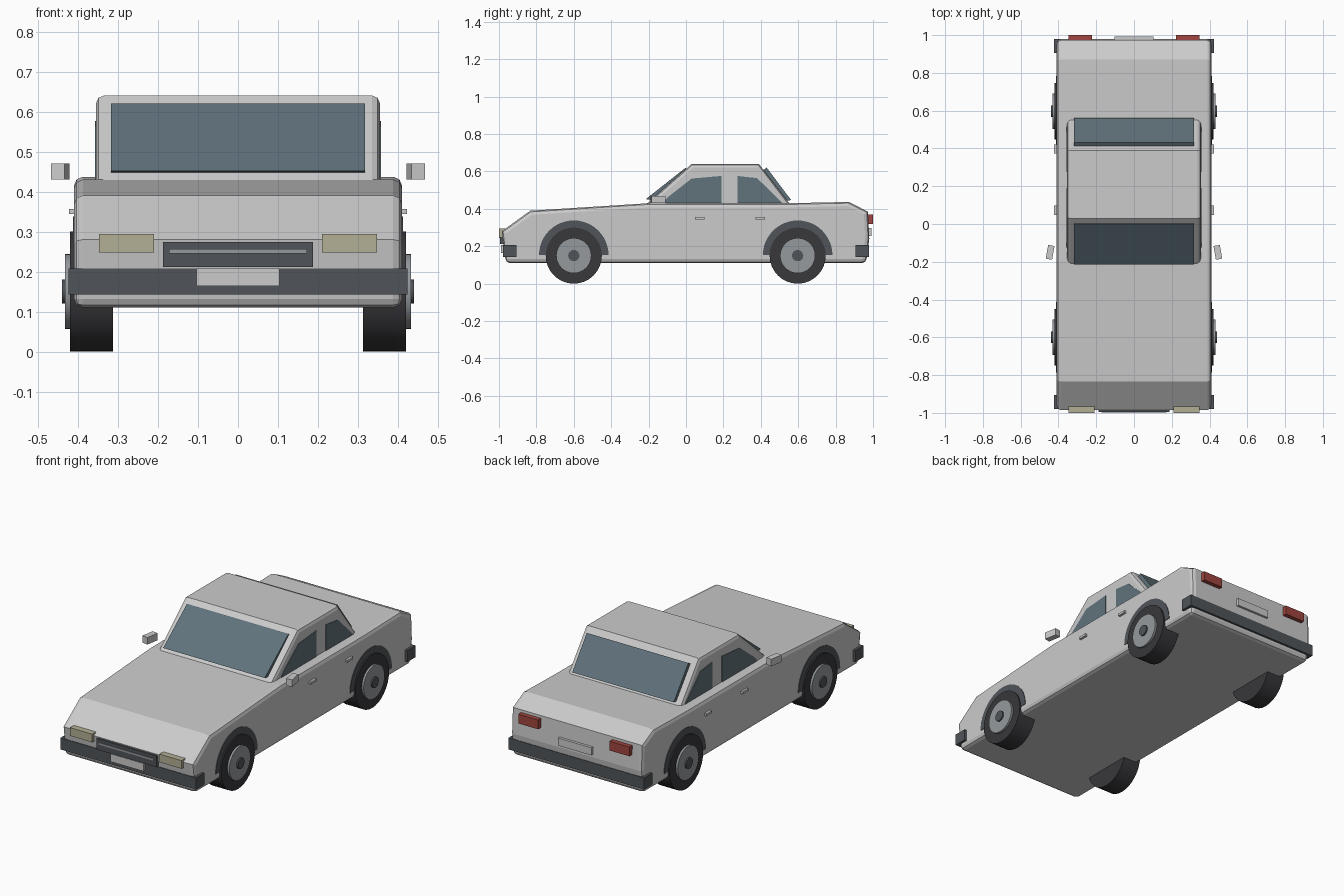
import bpy, bmesh, math
from mathutils import Matrix

if "Cube" in bpy.data.objects:
    bpy.data.objects.remove(bpy.data.objects["Cube"])


def colour(name, r, g, b):
    m = bpy.data.materials.new(name)
    m.diffuse_color = (r, g, b, 1)
    m.use_nodes = True
    m.node_tree.nodes["Principled BSDF"].inputs["Base Color"].default_value = m.diffuse_color
    return m


GLASS = colour("glass", 0.12, 0.17, 0.20)
RUBBER = colour("rubber", 0.04, 0.04, 0.045)
TRIM = colour("dark_trim", 0.08, 0.09, 0.10)
RIM = colour("rim_grey", 0.30, 0.32, 0.34)
RED = colour("red_lens", 0.35, 0.06, 0.05)
LAMP = colour("lamp_lens", 0.45, 0.43, 0.30)


def finish(name, bm, mat=None, bevel=0, smooth=False):
    bmesh.ops.recalc_face_normals(bm, faces=bm.faces)
    me = bpy.data.meshes.new(name)
    bm.to_mesh(me)
    bm.free()
    ob = bpy.data.objects.new(name, me)
    bpy.context.collection.objects.link(ob)
    if mat:
        me.materials.append(mat)
    if bevel:
        mod = ob.modifiers.new("edge_bevel", 'BEVEL')
        mod.width = bevel
        mod.segments = 2
        mod.limit_method = 'ANGLE'
        mod.angle_limit = math.radians(62)
    if smooth:
        bpy.context.view_layer.objects.active = ob
        ob.select_set(True)
        bpy.ops.object.shade_smooth_by_angle(angle=math.radians(30))
        ob.select_set(False)
    return ob


def prism(name, profile, x0, x1, mat=None, bevel=0, smooth=False):
    """Extrude a side (y, z) profile from x0 to x1."""
    bm = bmesh.new()
    face = bm.faces.new([bm.verts.new((x0, y, z)) for y, z in profile])
    ext = bmesh.ops.extrude_face_region(bm, geom=[face])
    moved = [v for v in ext['geom'] if isinstance(v, bmesh.types.BMVert)]
    bmesh.ops.translate(bm, verts=moved, vec=(x1 - x0, 0, 0))
    return finish(name, bm, mat, bevel, smooth)


def box(name, x, y, z, mat=None, turn=0):
    """Box from (min, max) ranges, optionally turned about z."""
    bm = bmesh.new()
    bmesh.ops.create_cube(bm, size=1)
    mid = [(a + b) / 2 for a, b in (x, y, z)]
    size = [abs(b - a) for a, b in (x, y, z)]
    bm.transform(Matrix.Translation(mid) @ Matrix.Rotation(turn, 4, 'Z')
                 @ Matrix.Diagonal((*size, 1)))
    return finish(name, bm, mat)


def arc(y, z, r, n, sweep):
    count = n if sweep >= 2 * math.pi else n + 1
    return [(y + r * math.cos(sweep * i / n), z + r * math.sin(sweep * i / n))
            for i in range(count)]


# Lower body and cabin
prism("body", [(-0.963, 0.11), (-0.985, 0.28), (-0.833, 0.39), (-0.2, 0.43),
               (0.55, 0.43), (0.87, 0.437), (0.973, 0.385), (0.98, 0.24),
               (0.963, 0.11)], -0.41, 0.41, None, 0.022)
prism("cabin", [(-0.23, 0.41), (0.03, 0.64), (0.39, 0.64), (0.567, 0.41)],
      -0.355, 0.355, None, 0.02)

# Front and rear glass, slightly proud of the cabin
prism("windscreen", [(-0.215, 0.452), (-0.002, 0.62), (0.02, 0.60), (-0.17, 0.445)],
      -0.317, 0.317, GLASS)
prism("rear_window", [(0.562, 0.447), (0.432, 0.62), (0.40, 0.60), (0.52, 0.44)],
      -0.317, 0.317, GLASS)

# Bumpers
box("front_bumper", (-0.424, 0.424), (-0.979, -0.905), (0.143, 0.208), TRIM)
box("rear_bumper", (-0.424, 0.424), (0.905, 0.979), (0.143, 0.208), TRIM)

# Grille and plates
box("grille", (-0.188, 0.188), (-0.994, -0.95), (0.212, 0.274), TRIM)
box("grille_bar", (-0.172, 0.172), (-0.998, -0.96), (0.245, 0.256), RIM)
box("front_plate", (-0.104, 0.104), (-0.99, -0.95), (0.164, 0.208))
box("rear_plate", (-0.104, 0.104), (0.95, 0.992), (0.255, 0.298))

for s, side in ((-1, "left"), (1, "right")):
    # Lamps
    box(side + "_headlight", (s * 0.21, s * 0.348), (-1.0, -0.95), (0.248, 0.294), LAMP)
    box(side + "_tail_light", (s * 0.223, s * 0.347), (0.95, 1.0), (0.318, 0.37), RED)

    # Side windows
    prism(side + "_front_window", [(-0.13, 0.425), (-0.1, 0.46), (0.03, 0.562),
                                   (0.19, 0.576), (0.19, 0.425)],
          s * 0.34, s * 0.358, GLASS)
    prism(side + "_rear_window", [(0.275, 0.425), (0.275, 0.576), (0.38, 0.564),
                                  (0.522, 0.425)], s * 0.34, s * 0.358, GLASS)

    # Mirror and door handles
    box(side + "_mirror", (s * 0.427, s * 0.461), (-0.187, -0.113), (0.43, 0.47),
        None, s * math.radians(10))
    for y, part in ((0.048, "front"), (0.372, "rear")):
        box(f"{side}_{part}_handle", (s * 0.40, s * 0.423), (y, y + 0.05), (0.344, 0.357))

    # Wheel arches and wheels
    for y, end in ((-0.6, "front"), (0.597, "rear")):
        n = f"{side}_{end}_"
        prism(n + "wheel_arch", arc(y, 0.152, 0.186, 24, math.pi),
              s * 0.39, s * 0.413, TRIM, 0, True)
        for part, r, x0, x1, mat in (("tyre", 0.15, 0.312, 0.42, RUBBER),
                                     ("rim", 0.094, 0.38, 0.432, RIM),
                                     ("hub", 0.03, 0.40, 0.44, TRIM)):
            prism(n + part, arc(y, 0.15, r, 32, 2 * math.pi),
                  s * x0, s * x1, mat, 0, True)
